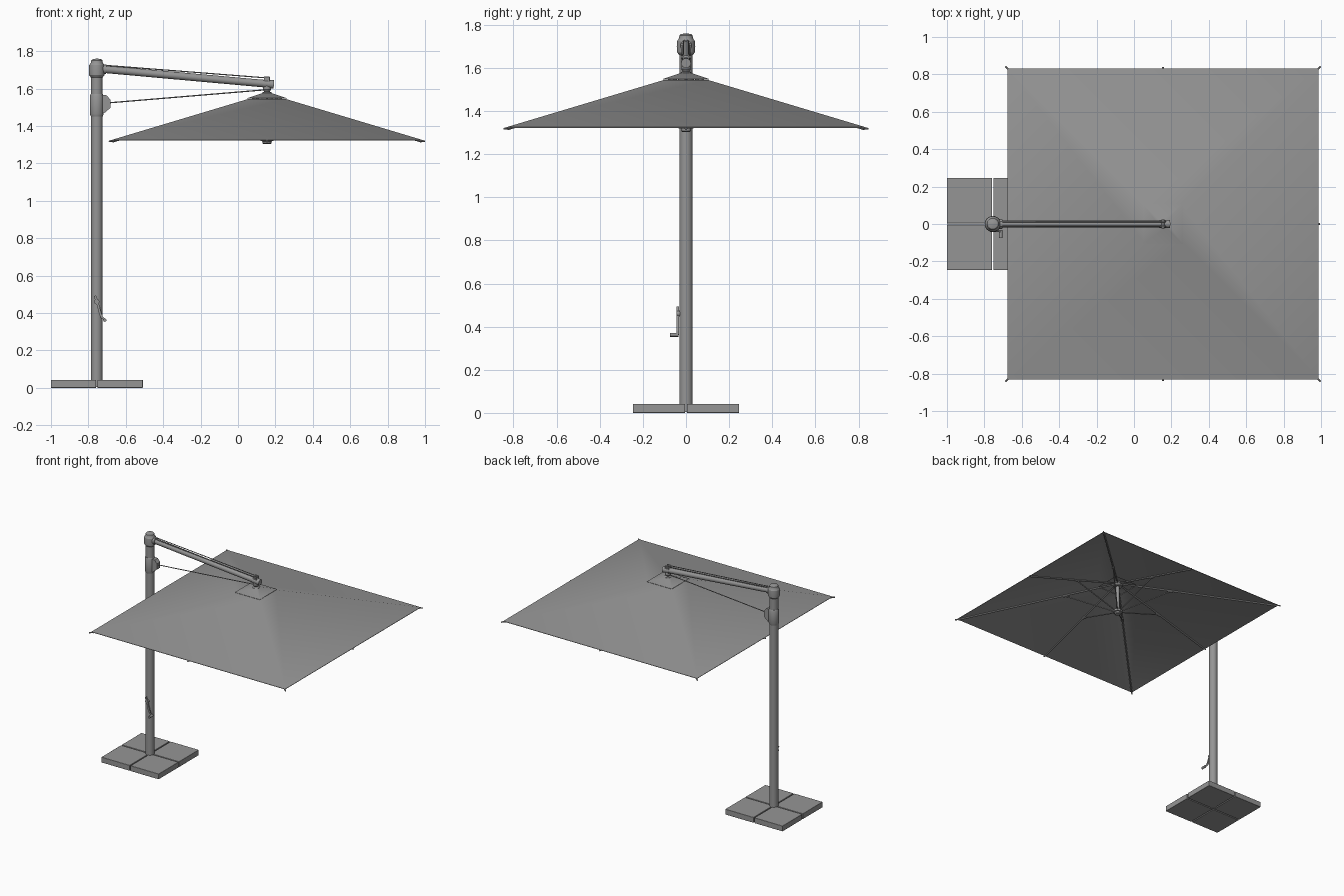
import bpy, bmesh, math
from mathutils import Vector

if "Cube" in bpy.data.objects:
    bpy.data.objects.remove(bpy.data.objects["Cube"])

PX = -0.755          # pole axis
CX = 0.155           # canopy axis
HALF = 0.832         # canopy half width

GREY = bpy.data.materials.new("dark_grey")
GREY.diffuse_color = (0.3, 0.3, 0.3, 1)
GREY.use_nodes = True
GREY.node_tree.nodes["Principled BSDF"].inputs["Base Color"].default_value = GREY.diffuse_color


def finish(name, bm, bevel=0.0):
    bmesh.ops.recalc_face_normals(bm, faces=bm.faces)
    me = bpy.data.meshes.new(name)
    bm.to_mesh(me)
    bm.free()
    me.materials.append(GREY)
    ob = bpy.data.objects.new(name, me)
    bpy.context.collection.objects.link(ob)
    bpy.ops.object.select_all(action='DESELECT')
    ob.select_set(True)
    bpy.context.view_layer.objects.active = ob
    bpy.ops.object.shade_smooth_by_angle()
    if bevel:
        m = ob.modifiers.new("bevel", 'BEVEL')
        m.width, m.segments = bevel, 2
    return ob


def box(name, lo, hi, bevel=0.002):
    bm = bmesh.new()
    bmesh.ops.create_cube(bm, size=1)
    for v in bm.verts:
        v.co = Vector([l + (c + 0.5) * (h - l) for l, h, c in zip(lo, hi, v.co)])
    return finish(name, bm, bevel)


def tube(name, a, b, r, sides=16, r2=None):
    a, b = Vector(a), Vector(b)
    d = b - a
    bm = bmesh.new()
    bmesh.ops.create_cone(bm, cap_ends=True, segments=sides, radius1=r,
                          radius2=r if r2 is None else r2, depth=d.length)
    q = d.to_track_quat('Z', 'Y')
    for v in bm.verts:
        v.co = q @ v.co + (a + b) / 2
    return finish(name, bm)


def rings(name, loops, closed=False):
    """Skin a list of equally long point loops; closed joins last to first."""
    bm = bmesh.new()
    vs = [[bm.verts.new(p) for p in lp] for lp in loops]
    n = len(vs[0])
    pairs = list(zip(vs, vs[1:])) + ([(vs[-1], vs[0])] if closed else [])
    for a, b in pairs:
        for i in range(n):
            bm.faces.new((a[i], a[(i + 1) % n], b[(i + 1) % n], b[i]))
    if not closed:
        bm.faces.new(vs[0])
        bm.faces.new(vs[-1])
    return finish(name, bm)


def lathe(name, x, profile, sides=32):
    ang = [2 * math.pi * i / sides for i in range(sides)]
    return rings(name, [[(x + r * math.cos(t), r * math.sin(t), z) for t in ang]
                        for r, z in profile])


def square(h, z):
    return [(CX + sx * h, sy * h, z) for sx, sy in ((1, 1), (-1, 1), (-1, -1), (1, -1))]


def cloth_z(h):
    return 1.325 + 0.3 * (HALF - h)


# base: four slabs
for i, sx in enumerate((-1, 1)):
    for j, sy in enumerate((-1, 1)):
        xs = sorted((PX + sx * 0.004, PX + sx * 0.246))
        ys = sorted((sy * 0.004, sy * 0.246))
        box(f"base_slab_{i}{j}", (xs[0], ys[0], 0), (xs[1], ys[1], 0.042))

# pole and head collar
lathe("pole", PX, [(0.031, 0.005), (0.031, 1.70)])
lathe("pole_head", PX, [(0.032, 1.66), (0.041, 1.672), (0.043, 1.70), (0.041, 1.725),
                        (0.032, 1.738), (0.031, 1.75), (0.025, 1.756), (0.012, 1.759), (0.004, 1.76)])

# sliding clamp with bracket
lathe("slide_clamp", PX, [(0.032, 1.452), (0.037, 1.465), (0.037, 1.56), (0.032, 1.572)])
prof = [(-0.74, 1.466), (-0.715, 1.469), (-0.682, 1.497), (-0.682, 1.54), (-0.702, 1.564), (-0.74, 1.568)]
rings("clamp_bracket", [[(x, y, z) for x, z in prof] for y in (-0.02, 0.02)])

# arm and its end fittings
tube("arm", (PX, 0, 1.707), (0.19, 0, 1.622), 0.02, 24)
tube("arm_root_sleeve", (-0.74, 0, 1.706), (-0.705, 0, 1.703), 0.026, 24)
tube("arm_end_sleeve", (0.135, 0, 1.627), (0.192, 0, 1.622), 0.0225, 24)
for s in (-1, 1):
    box(f"arm_end_lug_{s}", (0.138, s * 0.013 - 0.004, 1.63), (0.170, s * 0.013 + 0.004, 1.664))
    tube(f"upper_cable_{s}", (-0.73, s * 0.012, 1.726), (0.155, s * 0.012, 1.657), 0.003, 8)
tube("arm_end_pin", (0.155, -0.024, 1.65), (0.155, 0.024, 1.65), 0.007)
tube("lower_cable", (-0.69, 0, 1.524), (0.15, 0, 1.594), 0.0032, 8)

# canopy hanger, centre post, hubs
lathe("canopy_hanger", CX, [(0.026, 1.565), (0.026, 1.578), (0.015, 1.584), (0.022, 1.594), (0.022, 1.608), (0.014, 1.62)])
tube("centre_post", (CX, 0, 1.32), (CX, 0, 1.60), 0.012)
lathe("upper_hub", CX, [(0.03, 1.535), (0.034, 1.54), (0.034, 1.556), (0.03, 1.56)])
lathe("lower_hub", CX, [(0.018, 1.303), (0.024, 1.308), (0.024, 1.318), (0.034, 1.32), (0.034, 1.337), (0.028, 1.342)])

# cloth: main sheet with open top, and vent cap
T = 0.003
rings("canopy", [square(HALF, cloth_z(HALF)), square(0.10, cloth_z(0.10)),
                 square(0.10, cloth_z(0.10) - T), square(HALF, cloth_z(HALF) - T)], True)
rings("vent_cap", [square(0.107, 1.5485), square(0.015, 1.579),
                   square(0.015, 1.576), square(0.107, 1.5465)], True)

# ribs, end tips and struts, eight around
for i, (dx, dy) in enumerate(((1, 0), (1, 1), (0, 1), (-1, 1), (-1, 0), (-1, -1), (0, -1), (1, -1))):
    ln = math.hypot(dx, dy)

    def at(h, drop):
        return (CX + dx * h, dy * h, cloth_z(h) - drop)

    tube(f"rib_{i}", at(0.025 / ln, 0.011), at(0.825, 0.0095), 0.006, 8)
    tube(f"rib_tip_{i}", at(0.815, 0.008), at(0.843 if ln > 1 else 0.839, 0.004), 0.005, 10, 0.0045)
    h = 0.385 / ln
    tube(f"strut_{i}", (CX + dx * 0.025 / ln, dy * 0.025 / ln, 1.33), at(h, 0.015), 0.0045, 8)
    tube(f"strut_joint_{i}", at(h - 0.016 / ln, 0.0135), at(h + 0.016 / ln, 0.0135), 0.009, 10)

# crank on the front of the pole
tube("crank_boss", (PX, -0.02, 0.46), (PX, -0.041, 0.46), 0.014)
path = [(-0.765, 0.49), (-0.752, 0.455), (-0.738, 0.40), (-0.728, 0.375), (-0.71, 0.362)]
rings("crank_arm", [[(x - 0.006, -0.043, z), (x + 0.006, -0.043, z + 0.004),
                     (x + 0.006, -0.033, z + 0.004), (x - 0.006, -0.033, z)] for x, z in path])
tube("crank_knob", (-0.712, -0.034, 0.362), (-0.712, -0.074, 0.362), 0.009)
